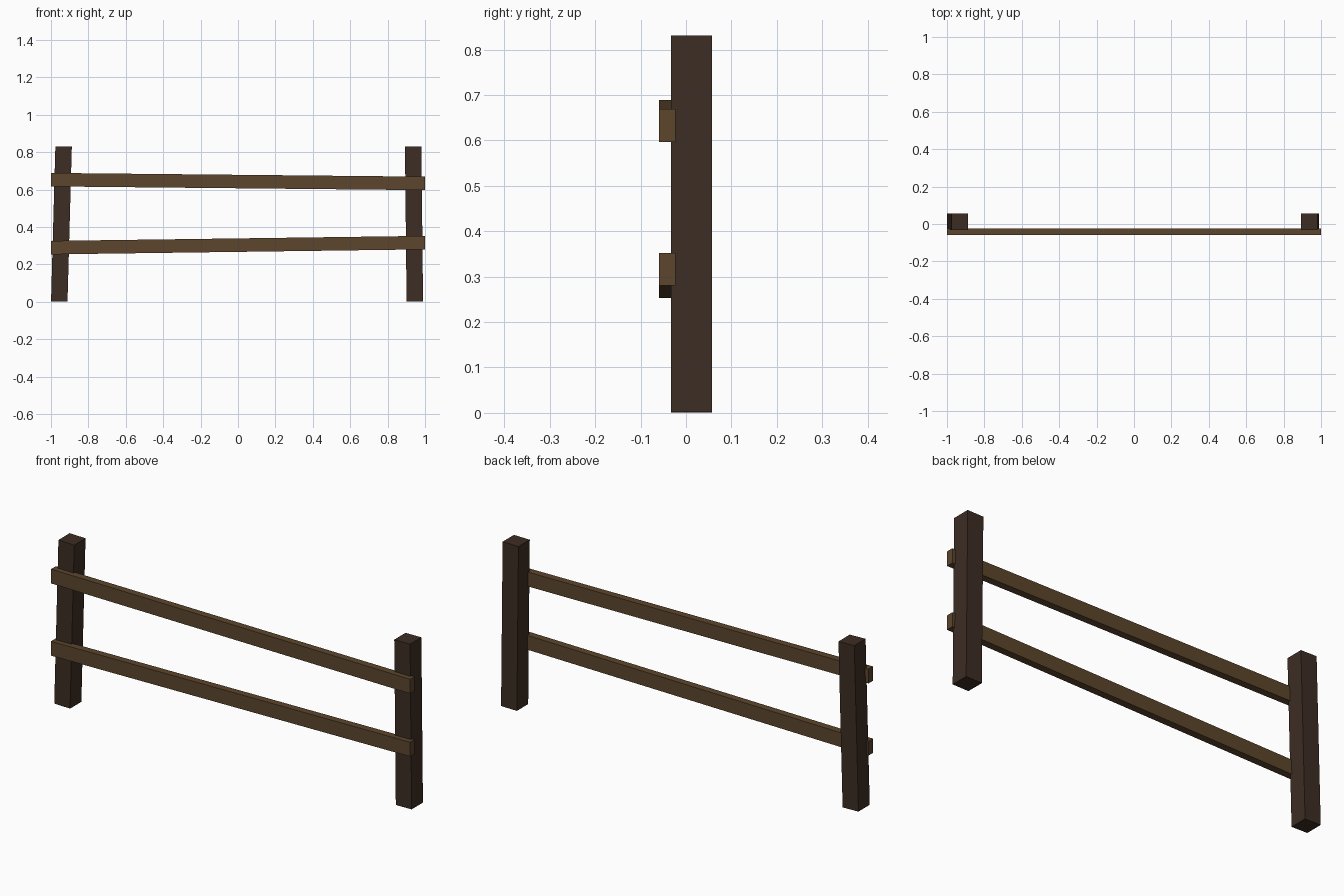
import bpy
from math import radians

default = bpy.data.objects.get("Cube")
if default:
    bpy.data.objects.remove(default, do_unlink=True)


def make_material(name, rgb):
    mat = bpy.data.materials.new(name)
    mat.use_nodes = True
    color = (*rgb, 1.0)
    mat.diffuse_color = color
    bsdf = next(n for n in mat.node_tree.nodes if n.type == "BSDF_PRINCIPLED")
    bsdf.inputs["Base Color"].default_value = color
    return mat


def beam(name, center, size, tilt, mat):
    """Box leaning by tilt degrees in the plane of the fence."""
    bpy.ops.mesh.primitive_cube_add(size=1, location=center)
    obj = bpy.context.object
    obj.name = name
    obj.scale = size
    bpy.ops.object.transform_apply(location=False, rotation=False, scale=True)
    obj.rotation_euler.y = radians(tilt)
    obj.data.materials.append(mat)
    return obj


dark_wood = make_material("dark_wood", (0.045, 0.026, 0.017))
brown_wood = make_material("brown_wood", (0.107, 0.061, 0.026))

# Upright posts, each leaning slightly
post_size = (0.088, 0.09, 0.829)
beam("right_post", (-0.944, 0.012, 0.416), post_size, 1.6, dark_wood)
beam("left_post", (0.941, 0.012, 0.416), post_size, -0.6, dark_wood)

# Rails fixed to the front of the posts
rail_size = (1.999, 0.036, 0.072)
beam("upper_rail", (0, -0.041, 0.643), rail_size, 0.57, brown_wood)
beam("lower_rail", (0, -0.041, 0.303), rail_size, -0.77, brown_wood)
